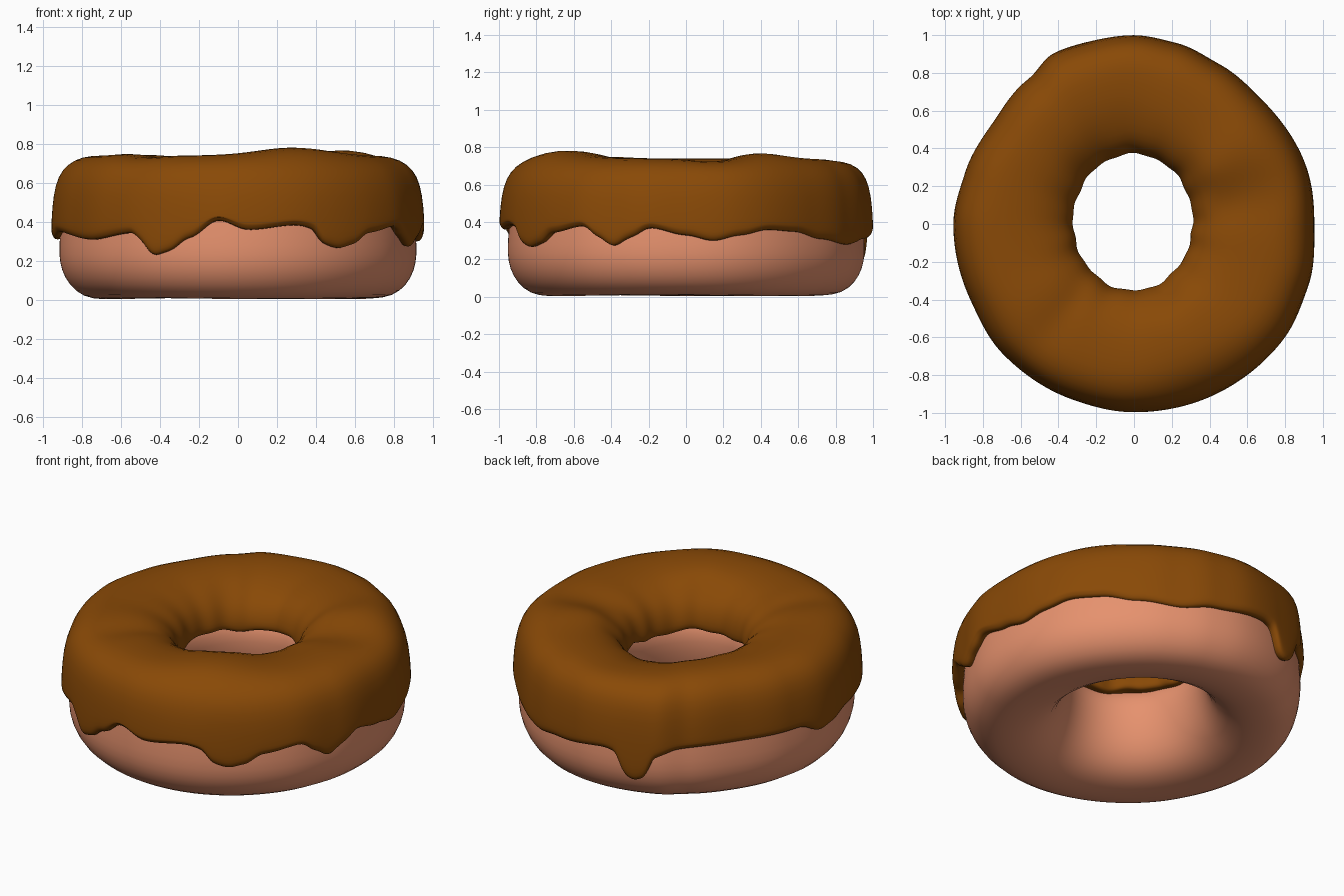
import bpy, bmesh, math

if "Cube" in bpy.data.objects:
    bpy.data.objects.remove(bpy.data.objects["Cube"])

SEG = 180


def material(name, rgb):
    m = bpy.data.materials.new(name)
    m.diffuse_color = (*rgb, 1)
    m.use_nodes = True
    m.node_tree.nodes["Principled BSDF"].inputs["Base Color"].default_value = m.diffuse_color
    return m


def around(keys, deg):
    """Smooth periodic interpolation of (degrees, value) pairs."""
    deg %= 360
    pts = [(keys[-1][0] - 360, keys[-1][1])] + keys + [(keys[0][0] + 360, keys[0][1])]
    for (a, u), (b, v) in zip(pts, pts[1:]):
        if a <= deg <= b:
            t = (deg - a) / (b - a)
            return u + (v - u) * t * t * (3 - 2 * t)
    return keys[0][1]


def ellipse(rx, ry, deg):
    a = math.radians(deg)
    return rx * ry / math.hypot(ry * math.cos(a), rx * math.sin(a))


def ring(name, section, mat):
    """Sweep a closed cross-section, which may change with the angle, round z."""
    bm = bmesh.new()
    rows = []
    for i in range(SEG):
        deg = 360 * i / SEG
        a = math.radians(deg)
        rows.append([bm.verts.new((r * math.cos(a), r * math.sin(a), z))
                     for r, z in section(deg)])
    n = len(rows[0])
    for i in range(SEG):
        p, q = rows[i], rows[(i + 1) % SEG]
        for j in range(n):
            k = (j + 1) % n
            bm.faces.new((p[j], q[j], q[k], p[k]))
    bmesh.ops.recalc_face_normals(bm, faces=bm.faces)
    for f in bm.faces:
        f.smooth = True
    me = bpy.data.meshes.new(name)
    bm.to_mesh(me)
    bm.free()
    me.materials.append(mat)
    ob = bpy.data.objects.new(name, me)
    bpy.context.collection.objects.link(ob)
    sub = ob.modifiers.new("smooth", "SUBSURF")
    sub.levels = sub.render_levels = 1
    return ob


# outline radius of the icing seen from above
OUTLINE = [(0, .955), (16, .962), (45, .945), (62, .96), (77, .985),
           (90, 1.0), (103, .995), (115, 1.0), (126, .95), (145, .92), (163, .935),
           (180, .957), (205, .955), (225, .978), (250, .985), (270, .997), (296, 1.0),
           (322, 1.0), (340, .98)]
# height of the dripping outer edge
DRIPS = [(0, .33), (9, .30), (18, .33), (28, .36), (39, .35), (51, .31), (66, .28),
         (78, .31), (98, .34), (102.5, .32), (104.5, .19), (108, .17), (111.5, .19),
         (114.5, .32), (122, .36), (132, .37), (150, .37), (168, .37), (177, .31),
         (183, .32), (192, .35), (218, .31), (236, .345), (240, .29), (243, .225),
         (248, .25), (255, .32), (264, .41), (273, .36), (288, .385), (293, .37),
         (297, .285), (302, .265), (307, .285), (313, .345), (326, .38), (331, .32),
         (336, .27), (342, .32), (348, .37)]


def dough_section(deg):
    ri = ellipse(.352, .395, deg)
    ro = .6 * ellipse(.92, .955, deg) + .4 * (around(OUTLINE, deg) - .04)
    base = .003 + .003 * math.cos(math.radians(3 * deg + 40))
    prof = [(0, .40), (.025, .27), (.10, .14), (.24, .05), (.42, .008 + base), (.60, base),
            (.78, .014 + base), (.905, .075), (.975, .15), (1, .23), (.99, .33),
            (.975, .43), (.95, .55), (.86, .63), (.66, .67), (.36, .64), (.15, .56),
            (.03, .48)]
    return [(ri + (ro - ri) * f, z) for f, z in prof]


def bump(deg, at, wide, high):
    d = (deg - at + 180) % 360 - 180
    return high * math.exp(-(d / wide) ** 2)


def icing_section(deg):
    a = math.radians(deg)
    ri = (ellipse(.315, .36, deg) + .010 * math.sin(a) - .006 * math.cos(a)
          + .003 * math.sin(9 * a) + .003 * math.sin(16 * a + 1))
    ro = around(OUTLINE, deg)
    ze = around(DRIPS, deg)
    zi = .475 + .01 * math.sin(5 * a + .6) + .005 * math.sin(11 * a)
    # soft lumps and dents of the top, and the lower inner slope at the back
    lift = (bump(deg, 294, 22, .042) + bump(deg, 36, 15, .028) - bump(deg, 12, 13, .02)
            + bump(deg, 135, 18, .006) - bump(deg, 95, 20, .018)
            + bump(deg, 215, 12, .008) - bump(deg, 232, 8, .012))
    sag = bump(deg, 115, 45, .035)
    prof = [(.11, zi + .03), (.06, zi - .005), (.015, zi), (0, zi + .02),
            (.003, .545 - sag * .6), (.04, .62 - sag), (.12, .675 - sag),
            (.25, .717 + lift - sag * .6), (.42, .738 + lift - sag * .2),
            (.60, .742 + lift), (.75, .735 + lift * .6), (.87, .697 + lift * .15),
            (.945, .635), (.985, .54), (1, .46 * .6 + ze * .4), (1, .46 * .25 + ze * .75),
            (.995, ze + .022), (.975, ze - .004), (.93, ze), (.88, ze + .02)]
    return [(ri + (ro - ri) * f, z) for f, z in prof]


ring("dough", dough_section, material("baked dough", (.79, .285, .155)))
ring("icing", icing_section, material("chocolate icing", (.25, .067, .002)))
